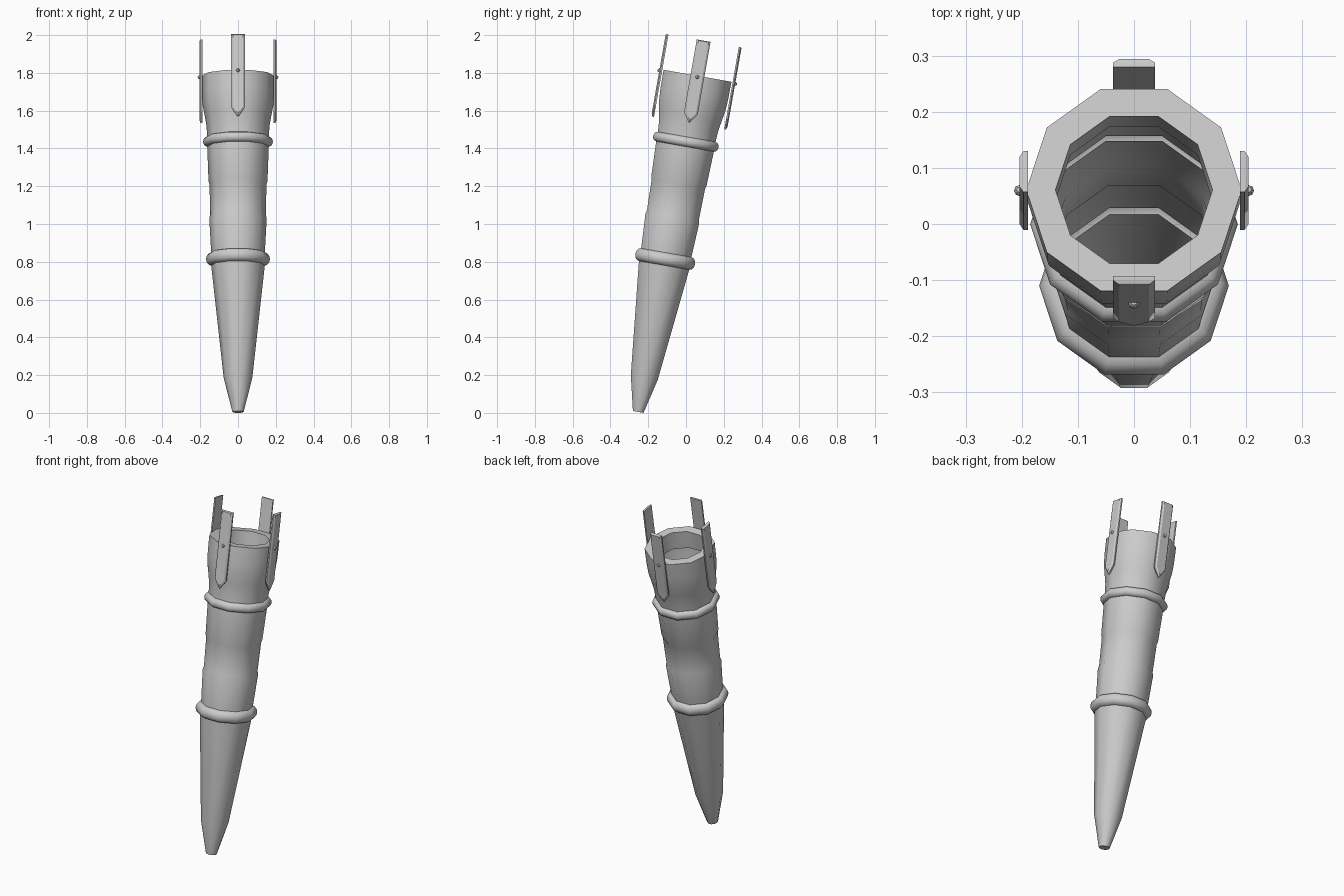
import bpy, bmesh, math
from mathutils import Matrix, Vector

if "Cube" in bpy.data.objects:
    bpy.data.objects.remove(bpy.data.objects["Cube"])

SIDES = 10
# local z axis runs along the torch, leaning 10 degrees towards +y
LEAN = Matrix.Translation((0, -0.253, 0.005)) @ Matrix.Rotation(math.radians(-10), 4, 'X')


def finish(bm, name, angle):
    mesh = bpy.data.meshes.new(name)
    bm.transform(LEAN)
    bm.to_mesh(mesh)
    bm.free()
    obj = bpy.data.objects.new(name, mesh)
    bpy.context.collection.objects.link(obj)
    bpy.ops.object.select_all(action='DESELECT')
    bpy.context.view_layer.objects.active = obj
    obj.select_set(True)
    bpy.ops.object.shade_smooth_by_angle(angle=math.radians(angle))
    return obj


def lathe(name, profile):
    """Ten-sided shell from (radius, height) points, closed at the first point."""
    bm = bmesh.new()
    rings = []
    for r, h in profile:
        rings.append([bm.verts.new((r * math.cos(math.tau * k / SIDES),
                                    r * math.sin(math.tau * k / SIDES), h))
                      for k in range(SIDES)])
    for a, b in zip(rings, rings[1:]):
        for k in range(SIDES):
            n = (k + 1) % SIDES
            bm.faces.new((a[k], a[n], b[n], b[k]))
    bm.faces.new(rings[0][::-1])
    return finish(bm, name, 42)


def bulge(r, out, h, half):
    """Rounded raised collar in the profile."""
    return [(r + out * math.sin(math.pi * i / 6), h - half * math.cos(math.pi * i / 6))
            for i in range(7)]


# Hollow body: tapered grip, two collars, recessed band, flared cup and inner lip
profile = [(0.03, 0), (0.076, 0.185)]
profile += bulge(0.142, 0.027, 0.822, 0.034)
profile += [(0.152, 1.04), (0.147, 1.06), (0.151, 1.225), (0.156, 1.24)]
profile += bulge(0.163, 0.022, 1.453, 0.026)
profile += [(0.167, 1.54), (0.176, 1.59), (0.187, 1.65), (0.191, 1.71), (0.192, 1.807),
            (0.14, 1.807), (0.14, 1.70)]
lathe("torch_body", profile)


def prong(name, turn):
    bm = bmesh.new()

    def outline(r, w, tip, shoulder, top):
        pts = [(0, tip), (w, shoulder), (w, top), (-w, top), (-w, shoulder)]
        return [bm.verts.new((x, -r, z)) for x, z in pts]

    # bevelled, pointed strip
    back = outline(0.189, 0.037, 1.552, 1.605, 1.996)
    mid = outline(0.197, 0.037, 1.552, 1.605, 1.996)
    front = outline(0.204, 0.027, 1.568, 1.609, 1.992)
    for a, b in ((back, mid), (mid, front)):
        for k in range(5):
            n = (k + 1) % 5
            bm.faces.new((a[k], a[n], b[n], b[k]))
    bm.faces.new(back)
    bm.faces.new(front)
    # small rivet at rim height
    bmesh.ops.create_uvsphere(bm, u_segments=8, v_segments=6, radius=0.01,
                              matrix=Matrix.Translation((0, -0.204, 1.80)))
    bmesh.ops.recalc_face_normals(bm, faces=bm.faces)
    bm.transform(Matrix.Rotation(turn, 4, 'Z'))
    return finish(bm, name, 30)


# Four prongs around the cup
for i, side in enumerate(("front", "right", "back", "left")):
    prong(side + "_prong", i * math.pi / 2)
